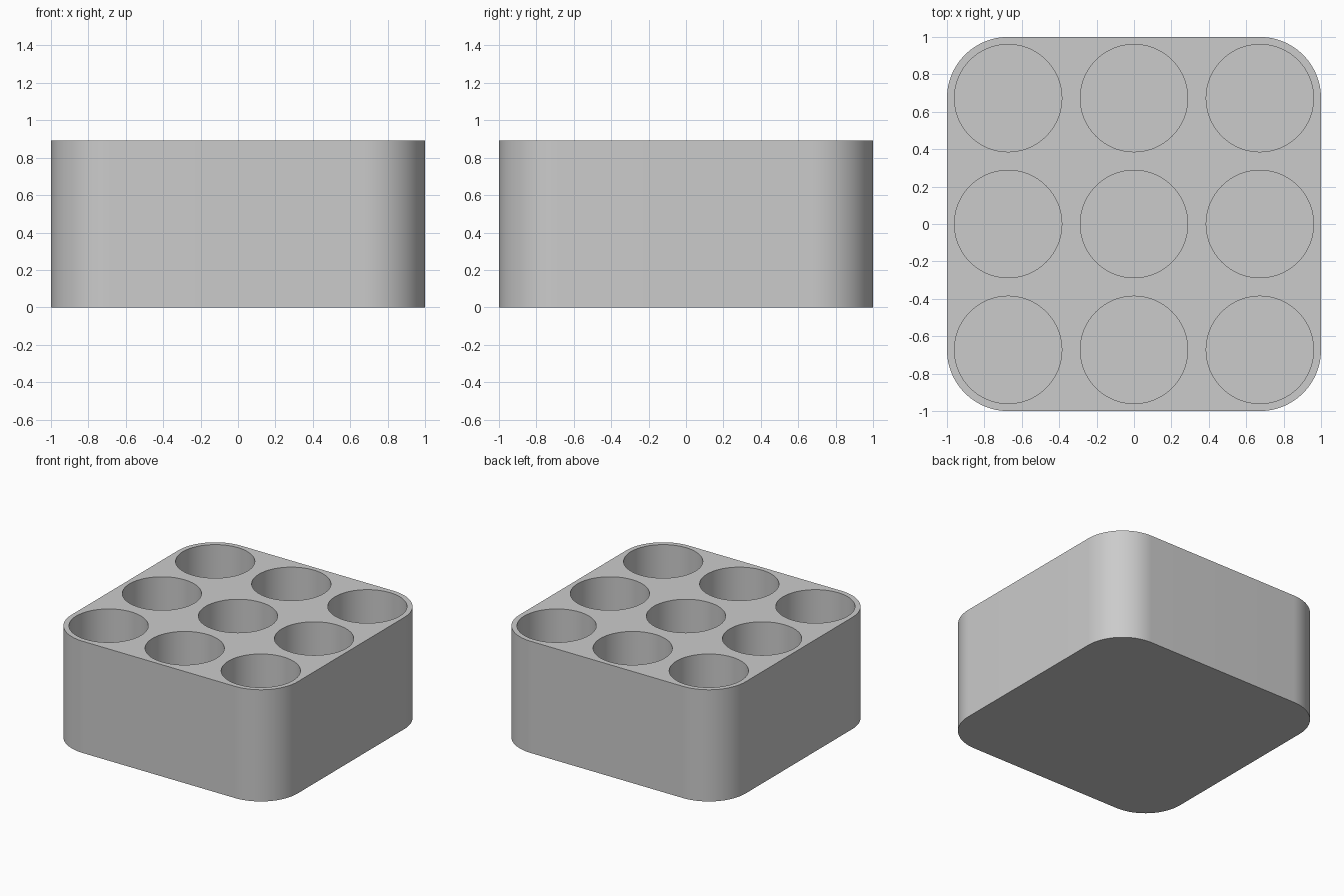
import bpy, bmesh, math

if "Cube" in bpy.data.objects:
    bpy.data.objects.remove(bpy.data.objects["Cube"], do_unlink=True)

HEIGHT = 0.893
PITCH = 0.673            # spacing of the wells, and centres of the corner arcs
CORNER_R = 1 - PITCH
WELL_R = 0.287
FLOOR = 0.1
ARC_STEPS = 24

grey = bpy.data.materials.new("plain grey")
grey.use_nodes = True
colour = (0.6, 0.6, 0.6, 1)
grey.diffuse_color = colour
grey.node_tree.nodes["Principled BSDF"].inputs["Base Color"].default_value = colour


def prism(bm, outline, z0, z1):
    """Extrude a closed outline from z0 up to z1."""
    base = bm.faces.new([bm.verts.new((x, y, z0)) for x, y in outline])
    top = bmesh.ops.extrude_face_region(bm, geom=[base])["geom"]
    verts = [v for v in top if isinstance(v, bmesh.types.BMVert)]
    bmesh.ops.translate(bm, verts=verts, vec=(0, 0, z1 - z0))


def arc(cx, cy, r, start, sweep, steps):
    return [(cx + r * math.cos(start + sweep * i / steps),
             cy + r * math.sin(start + sweep * i / steps)) for i in range(steps + 1)]


def to_object(bm, name):
    bmesh.ops.recalc_face_normals(bm, faces=bm.faces)
    mesh = bpy.data.meshes.new(name)
    bm.to_mesh(mesh)
    bm.free()
    mesh.materials.append(grey)
    obj = bpy.data.objects.new(name, mesh)
    bpy.context.collection.objects.link(obj)
    return obj


# Block with rounded vertical corners
bm = bmesh.new()
outline = []
for i, (sx, sy) in enumerate([(1, 1), (-1, 1), (-1, -1), (1, -1)]):
    outline += arc(sx * PITCH, sy * PITCH, CORNER_R, i * math.pi / 2, math.pi / 2, ARC_STEPS)
prism(bm, outline, 0, HEIGHT)
block = to_object(bm, "holder_block")

# Three by three round wells, open at the top
bm = bmesh.new()
for ix in (-1, 0, 1):
    for iy in (-1, 0, 1):
        circle = arc(ix * PITCH, iy * PITCH, WELL_R, 0, math.tau, 4 * ARC_STEPS)[:-1]
        prism(bm, circle, FLOOR, HEIGHT + 0.1)
cutter = to_object(bm, "well_cutter")
cutter.hide_render = True

# Cut the wells and smooth the curved walls
cut = block.modifiers.new("wells", 'BOOLEAN')
cut.operation = 'DIFFERENCE'
cut.solver = 'EXACT'
cut.object = cutter
bpy.ops.object.select_all(action='DESELECT')
bpy.context.view_layer.objects.active = block
block.select_set(True)
bpy.ops.object.modifier_apply(modifier=cut.name)
bpy.data.objects.remove(cutter, do_unlink=True)
bpy.ops.object.shade_smooth_by_angle(angle=math.radians(30))
